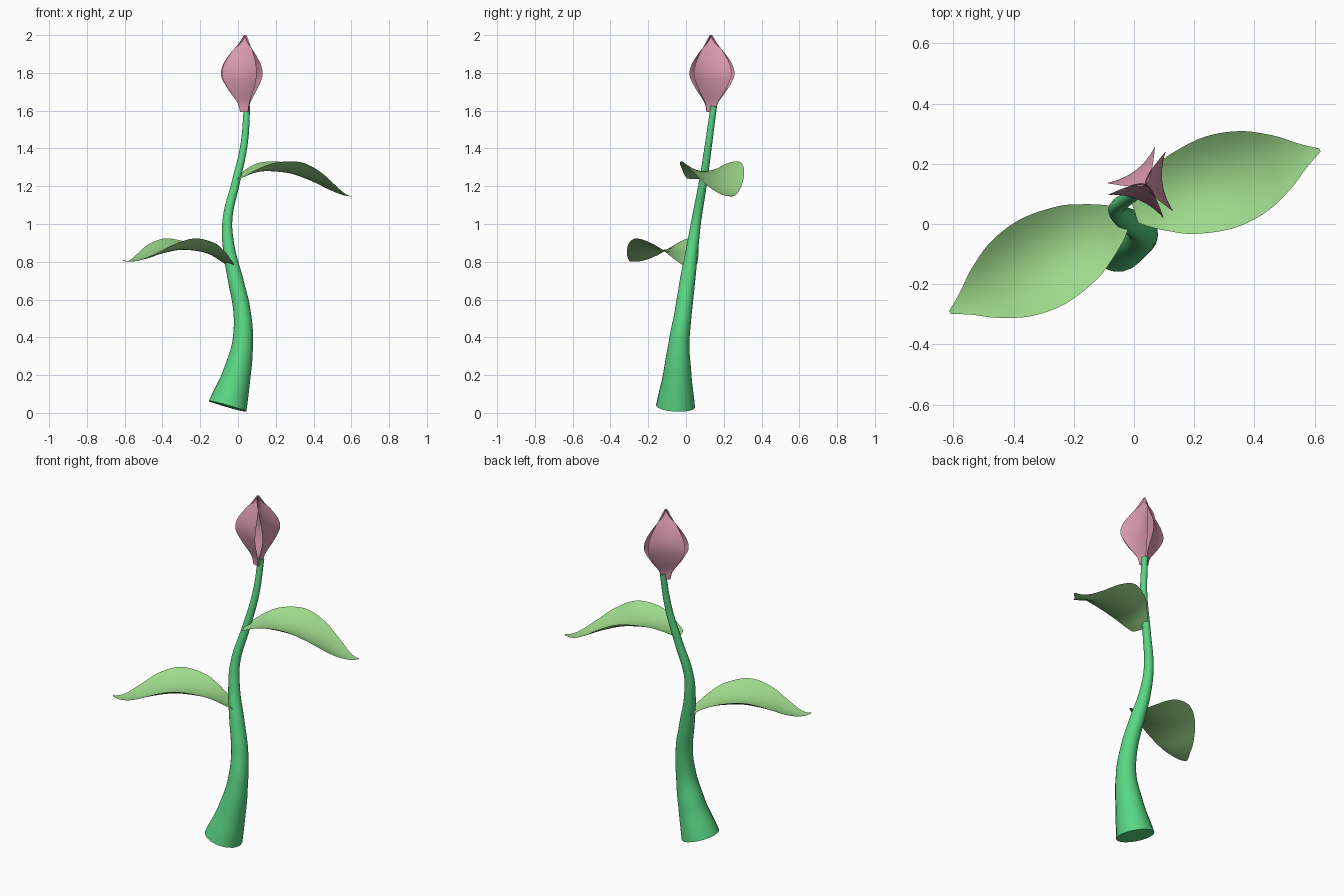
import bpy, bmesh, math
from mathutils import Matrix, Vector

if "Cube" in bpy.data.objects:
    bpy.data.objects.remove(bpy.data.objects["Cube"])


def material(name, rgb):
    m = bpy.data.materials.new(name)
    m.diffuse_color = (*rgb, 1)
    m.use_nodes = True
    m.node_tree.nodes["Principled BSDF"].inputs["Base Color"].default_value = m.diffuse_color
    return m


STEM = material("stem_green", (0.10, 0.68, 0.23))
LEAF = material("leaf_green", (0.34, 0.70, 0.26))
PETAL = material("petal_pink", (0.70, 0.32, 0.43))


def smooth_rows(rows, steps=6):
    """Catmull-Rom interpolation of profile rows."""
    pts = [Vector(r) for r in rows]
    pts = [2 * pts[0] - pts[1]] + pts + [2 * pts[-1] - pts[-2]]
    out = []
    for a, b, c, d in zip(pts, pts[1:], pts[2:], pts[3:]):
        for i in range(steps):
            t = i / steps
            out.append(0.5 * (2 * b + (c - a) * t + (2 * a - 5 * b + 4 * c - d) * t * t
                              + (3 * b - a - 3 * c + d) * t ** 3))
    return out + [pts[-2]]


def blade(name, rows, curl, matrix, mat, cols=12):
    """Troughed blade from rows of (distance, midrib height, half width)."""
    bm = bmesh.new()
    grid = []
    for s, h, w in smooth_rows(rows):
        ring = []
        for j in range(cols + 1):
            y = w * (2 * j / cols - 1)
            ring.append(bm.verts.new(matrix @ Vector((s, y, h + curl * y * y))))
        grid.append(ring)
    for a, b in zip(grid, grid[1:]):
        for j in range(cols):
            bm.faces.new((a[j], b[j], b[j + 1], a[j + 1])).smooth = True
    me = bpy.data.meshes.new(name)
    bm.to_mesh(me)
    bm.free()
    me.materials.append(mat)
    ob = bpy.data.objects.new(name, me)
    bpy.context.collection.objects.link(ob)
    return ob


# Stem: tapered, winding tube with (x, y, z, radius)
path = [(-0.055, -0.055, 0.035, 0.104), (-0.008, -0.046, 0.2, 0.076),
        (0.024, -0.037, 0.37, 0.055), (0.022, -0.015, 0.53, 0.046),
        (-0.012, 0.008, 0.7, 0.041), (-0.048, 0.033, 0.87, 0.032),
        (-0.056, 0.055, 1.02, 0.026), (-0.012, 0.09, 1.22, 0.022),
        (0.032, 0.119, 1.42, 0.019), (0.048, 0.147, 1.625, 0.017)]
cu = bpy.data.curves.new("stem", "CURVE")
cu.dimensions = "3D"
cu.bevel_depth = 1
cu.bevel_resolution = 8
cu.use_fill_caps = True
sp = cu.splines.new("BEZIER")
sp.resolution_u = 8
sp.bezier_points.add(len(path) - 1)
for p, (x, y, z, r) in zip(sp.bezier_points, path):
    p.co = (x, y, z)
    p.radius = r
    p.handle_left_type = p.handle_right_type = "AUTO"
cu.materials.append(STEM)
stem = bpy.data.objects.new("stem", cu)
bpy.context.collection.objects.link(stem)
bpy.context.view_layer.objects.active = stem
stem.select_set(True)
bpy.ops.object.convert(target="MESH")
bpy.ops.object.shade_smooth_by_angle(angle=math.radians(40))

# Leaves: one arched profile, turned and tilted
leaf = [(0, 0, 0.045), (0.03, 0.018, 0.068), (0.09, 0.05, 0.103), (0.17, 0.073, 0.138),
        (0.3, 0.083, 0.159), (0.42, 0.064, 0.141), (0.52, 0.036, 0.094),
        (0.59, 0.022, 0.045), (0.63, 0.022, 0.02), (0.655, 0.029, 0.006)]
for name, loc, angle, slope in (("right_leaf", (0.0, 0.047, 1.237), 17.8, -0.178),
                                ("left_leaf", (-0.042, 0.018, 0.78), 208.7, 0.0)):
    rows = [(s * 0.99, h + slope * s, w) for s, h, w in leaf]
    m = Matrix.Translation(loc) @ Matrix.Rotation(math.radians(angle), 4, "Z")
    blade(name, rows, 2.4, m, LEAF)

# Bud: three upright petals with edges curling outward
petal = [(0, 0.014, 0.022), (0.05, 0.02, 0.034), (0.12, 0.042, 0.072), (0.19, 0.056, 0.099),
         (0.25, 0.052, 0.093), (0.31, 0.034, 0.066), (0.36, 0.013, 0.034),
         (0.39, 0.003, 0.017), (0.408, 0.0, 0.006)]
upright = Matrix(((0, 0, 1, 0), (0, 1, 0, 0), (1, 0, 0, 0), (0, 0, 0, 1)))
for i, angle in enumerate((127, 7, 247)):
    m = (Matrix.Translation((0.038, 0.132, 1.592))
         @ Matrix.Rotation(math.radians(angle), 4, "Z") @ upright)
    ob = blade(f"petal_{i + 1}", petal, 2.4, m, PETAL)
    ob.data.flip_normals()
